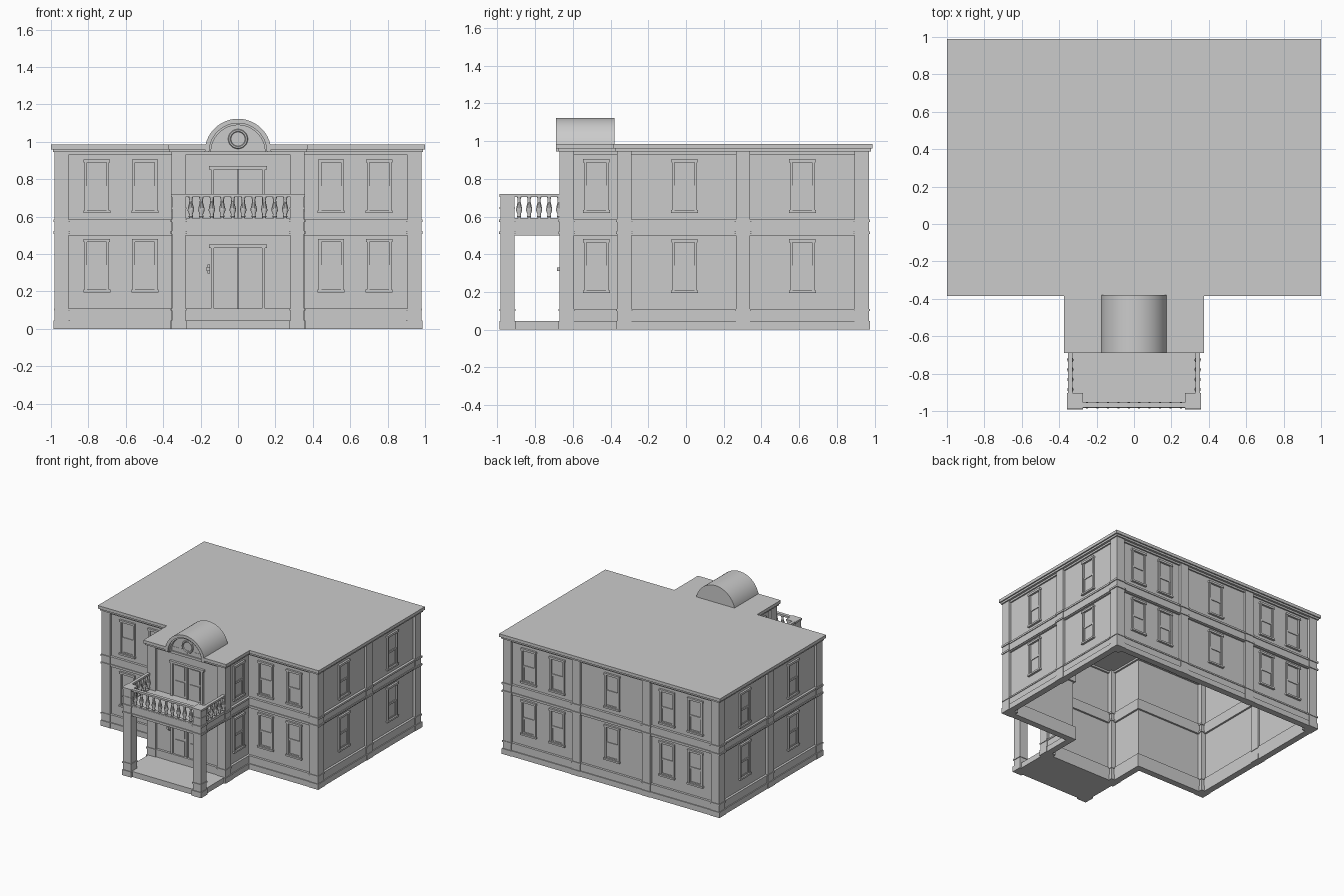
import bpy, bmesh, math
from mathutils import Matrix

if "Cube" in bpy.data.objects:
    bpy.data.objects.remove(bpy.data.objects["Cube"])

# wall line of the house (counter-clockwise, front bay included)
OUT = [(-.98, -.365), (-.355, -.365), (-.355, -.67), (.355, -.67),
       (.355, -.365), (.98, -.365), (.98, .97), (-.98, .97)]


def offset(d):
    res = []
    for i, p in enumerate(OUT):
        a, b = OUT[i - 1], OUT[(i + 1) % len(OUT)]
        q = [p[0], p[1]]
        for s, e in ((a, p), (p, b)):
            dx, dy = e[0] - s[0], e[1] - s[1]
            l = math.hypot(dx, dy)
            q[0] += d * dy / l
            q[1] -= d * dx / l
        res.append(tuple(q))
    return res


def finish(name, bm, smooth=False):
    bmesh.ops.recalc_face_normals(bm, faces=bm.faces)
    me = bpy.data.meshes.new(name)
    bm.to_mesh(me)
    bm.free()
    ob = bpy.data.objects.new(name, me)
    bpy.context.collection.objects.link(ob)
    if smooth:
        bpy.context.view_layer.objects.active = ob
        ob.select_set(True)
        bpy.ops.object.shade_smooth_by_angle(angle=math.radians(35))
        ob.select_set(False)
    return ob


def boxes(name, items):
    """items: (x0, x1, y0, y1, z0, z1)"""
    bm = bmesh.new()
    for x0, x1, y0, y1, z0, z1 in items:
        m = Matrix.Translation(((x0 + x1) / 2, (y0 + y1) / 2, (z0 + z1) / 2)) @ \
            Matrix.Diagonal((x1 - x0, y1 - y0, z1 - z0, 1))
        bmesh.ops.create_cube(bm, size=1, matrix=m)
    return finish(name, bm)


def ring(name, d, inner, z0, z1):
    bm = bmesh.new()
    o, i = offset(d), offset(inner)
    loops = [[bm.verts.new((x, y, z)) for x, y in pts]
             for pts, z in ((o, z0), (o, z1), (i, z1), (i, z0))]
    n = len(OUT)
    for k in range(4):
        a, b = loops[k], loops[(k + 1) % 4]
        for j in range(n):
            bm.faces.new((a[j], a[(j + 1) % n], b[(j + 1) % n], b[j]))
    finish(name, bm)


def prism(name, pts, vec, smooth=False):
    bm = bmesh.new()
    f = bm.faces.new([bm.verts.new(p) for p in pts])
    ext = bmesh.ops.extrude_face_region(bm, geom=[f], use_keep_orig=True)
    bmesh.ops.translate(bm, vec=vec, verts=[v for v in ext['geom'] if isinstance(v, bmesh.types.BMVert)])
    return finish(name, bm, smooth)


# walls, plinth, storey band and their mouldings
ring("wall", -.02, -.035, .02, .95)
for nm, d, z0, z1 in (("plinth", -.006, 0, .1), ("plinth_foot", .002, 0, .045),
                      ("plinth_cap", -.001, .098, .11), ("storey_band", -.006, .5, .585),
                      ("band_lower_moulding", 0, .508, .522), ("band_upper_moulding", 0, .57, .585),
                      ("frieze", -.008, .93, .95)):
    ring(nm, d, -.05, z0, z1)


# piers with stepped mouldings
def pier(name, x0, x1, y0, y1, top=.95):
    def lvl(e, z0, z1):
        return (x0 - e, x1 + e, y0 - e, y1 + e, z0, z1)
    it = [lvl(0, 0, top), lvl(.006, 0, .045), lvl(.005, .098, .11),
          lvl(.007, .508, .522), lvl(.007, .57, .585)]
    if top < .9:
        it += [lvl(.004, .64, .65), lvl(.006, top - .015, top)]
    boxes(name, it)


W = .075
for s, side in ((-1, "left"), (1, "right")):
    def px(a, b):
        return tuple(sorted((s * a, s * b)))
    pier(side + "_front_pier", *px(.98 - W, .98), -.365, -.365 + W)
    pier(side + "_back_pier", *px(.98 - W, .98), .97 - W, .97)
    pier(side + "_middle_pier", *px(.93, .98), .265, .34)
    pier(side + "_rear_bay_pier", *px(.28, .355), .92, .97)
    pier(side + "_bay_pier", *px(.28, .355), -.67, -.67 + W)
    pier(side + "_porch_column", *px(.28, .352), -.984, -.91, .72)

# roof slab and cornice, notched for the arch
for nm, d, z0, z1 in (("roof", .02, .96, .985), ("cornice", .01, .945, .96)):
    p = offset(d)
    y = p[2][1]
    p[3:3] = [(-.15, y), (-.15, -.652), (.15, -.652), (.15, y)]
    prism(nm, [(a, b, z0) for a, b in p], (0, 0, z1 - z0))


# barrel arch over the bay
def arc(r, n=32):
    return [(r * math.cos(math.pi * i / n), .945 + r * math.sin(math.pi * i / n)) for i in range(n + 1)]


for nm, ro, ri, y0 in (("barrel_arch", .178, .154, -.69), ("arch_inner_band", .156, .144, -.68)):
    prism(nm, [(x, y0, z) for x, z in arc(ro) + arc(ri)[::-1]], (0, -.38 - y0, 0), True)
prism("arch_infill", [(x, -.65, z) for x, z in arc(.15)], (0, .27, 0))
bpy.ops.mesh.primitive_torus_add(major_radius=.045, minor_radius=.008, major_segments=28,
                                 minor_segments=6, location=(0, -.652, 1.015), rotation=(math.pi / 2, 0, 0))
bpy.context.object.name = "round_window_frame"


# sash windows: one mesh, local front is -y, wall plane at y = 0
win = boxes("window", [
    (-.066, -.052, -.012, .01, .01, .275), (.052, .066, -.012, .01, .01, .275),
    (-.07, .07, -.016, .01, .268, .285), (-.072, .072, -.018, .01, 0, .014),
    (-.052, .052, -.006, .01, .13, .145), (-.052, -.044, -.005, .01, .014, .13),
    (.044, .052, -.005, .01, .014, .13), (-.052, .052, -.005, .01, .014, .024)])
spots = [(x, -.345, 0) for x in (-.755, -.4975, .4975, .755)]
spots += [(x, .95, math.pi) for x in (-.755, -.4975, 0, .4975, .755)]
for s in (-1, 1):
    spots += [(s * .96, y, s * math.pi / 2) for y in (-.008, .617)]
    spots += [(s * .335, -.475, s * math.pi / 2)]
for x, y, a in spots:
    for z in (.195, .62):
        w = bpy.data.objects.new("window", win.data)
        w.location, w.rotation_euler = (x, y, z), (0, 0, a)
        bpy.context.collection.objects.link(w)
bpy.data.objects.remove(win)


# front door and balcony door
def door(name, z0, z1):
    y = -.65
    it = [(-.155, .155, y - .02, y + .01, z1 - .018, z1), (-.006, .006, y - .01, y, z0, z1 - .018)]
    for s in (-1, 1):
        it.append((*sorted((s * .145, s * .128)), y - .016, y + .01, z0, z1 - .018))
        for k in (.08, .52):
            h = z1 - z0
            it.append((*sorted((s * .025, s * .11)), y - .006, y, z0 + k * h, z0 + (k + .38) * h))
    boxes(name, it)


door("front_door", .045, .45)
door("balcony_door", .58, .87)
boxes("door_handle", [(-.162, -.15, -.672, -.645, .295, .345), (-.168, -.15, -.685, -.67, .31, .33)])

# porch floor, deck with edge mouldings, and rails
boxes("porch_floor", [(-.345, .345, -.975, -.64, 0, .045)])
boxes("porch_deck", [(-.346, .346, -.978, -.64, .5, .58), (-.352, .352, -.984, -.66, .508, .522),
                     (-.352, .352, -.984, -.66, .57, .585)])
rails = []
for z0, z1 in ((.583, .592), (.705, .72)):
    rails.append((-.28, .28, -.982, -.955, z0, z1))
    for s in (-1, 1):
        rails.append((*sorted((s * .328, s * .353)), -.92, -.66, z0, z1))
boxes("balcony_rails", rails)

# turned balusters
prof = [(.007, .59), (.012, .6), (.009, .612), (.017, .632), (.016, .646), (.009, .675), (.008, .69), (.013, .706)]
spots = [(-.252 + .056 * i, -.969) for i in range(10)]
spots += [(s * .34, -.885 + .053 * i) for s in (-1, 1) for i in range(5)]
bm = bmesh.new()
N = 10
for x, y in spots:
    rows = [[bm.verts.new((x + r * math.cos(2 * math.pi * k / N), y + r * math.sin(2 * math.pi * k / N), z))
             for k in range(N)] for r, z in prof]
    for a, b in zip(rows, rows[1:]):
        for k in range(N):
            bm.faces.new((a[k], a[(k + 1) % N], b[(k + 1) % N], b[k]))
finish("balusters", bm, True)
